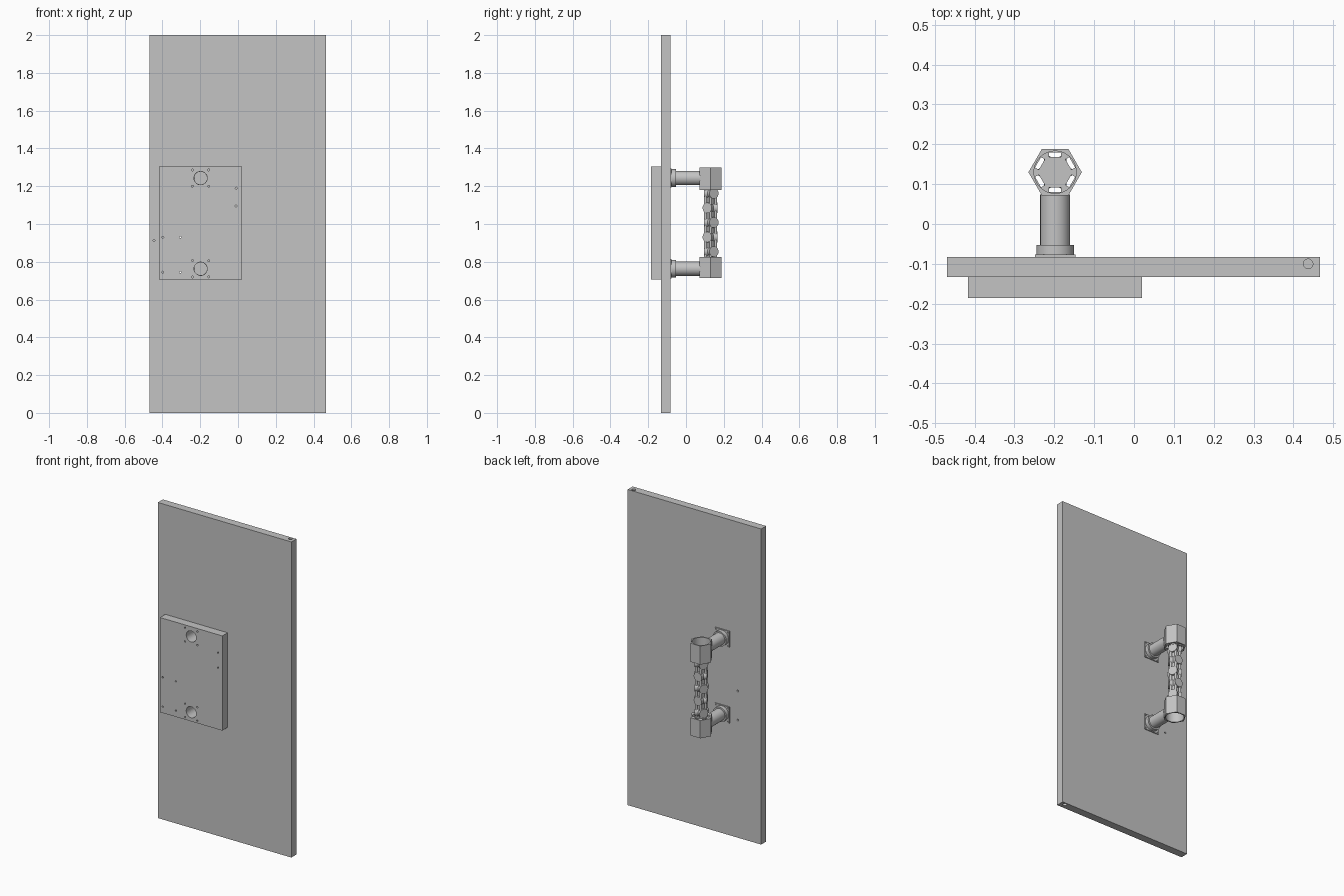
import bpy, bmesh, math
from mathutils import Matrix, Vector

if "Cube" in bpy.data.objects:
    bpy.data.objects.remove(bpy.data.objects["Cube"])

GREY = (0.55, 0.55, 0.55, 1)
mat = bpy.data.materials.new("plain grey")
mat.use_nodes = True
mat.diffuse_color = GREY
mat.node_tree.nodes["Principled BSDF"].inputs["Base Color"].default_value = GREY


def box(bm, lo, hi):
    lo, hi = Vector(lo), Vector(hi)
    m = Matrix.Translation((lo + hi) / 2) @ Matrix.Diagonal((*(hi - lo), 1))
    bmesh.ops.create_cube(bm, size=1, matrix=m)


def rod(bm, start, end, r, sides=32):
    a, b = Vector(start), Vector(end)
    turn = (b - a).to_track_quat('Z', 'Y').to_matrix().to_4x4()
    bmesh.ops.create_cone(bm, cap_ends=True, segments=sides, radius1=r, radius2=r,
                          depth=(b - a).length, matrix=Matrix.Translation((a + b) / 2) @ turn)


def make(name, bm, cutters=(), smooth=False):
    me = bpy.data.meshes.new(name)
    bm.to_mesh(me)
    bm.free()
    ob = bpy.data.objects.new(name, me)
    bpy.context.collection.objects.link(ob)
    # Cut the holes, then discard the cutters
    helpers = []
    for i, cut in enumerate(cutters):
        helper = make(f"{name}_cutter_{i}", cut)
        helper.hide_render = True
        mod = ob.modifiers.new("holes", 'BOOLEAN')
        mod.operation, mod.solver, mod.object = 'DIFFERENCE', 'EXACT', helper
        helpers.append(helper)
    if helpers:
        dg = bpy.context.evaluated_depsgraph_get()
        ob.data = bpy.data.meshes.new_from_object(ob.evaluated_get(dg))
        ob.modifiers.clear()
        for helper in helpers:
            bpy.data.objects.remove(helper)
    ob.data.materials.clear()
    ob.data.materials.append(mat)
    if smooth:
        bpy.ops.object.select_all(action='DESELECT')
        ob.select_set(True)
        bpy.context.view_layer.objects.active = ob
        bpy.ops.object.shade_smooth_by_angle(angle=math.radians(35))
    return ob


DOOR_FRONT, DOOR_BACK, PLATE_FRONT = -0.133, -0.083, -0.186
HX, HY = -0.198, 0.13
POSTS = (0.763, 1.243)
SCREWS = [(HX + sx * 0.043, z + sz * 0.043) for z in POSTS for sx in (-1, 1) for sz in (-1, 1)]
THROUGH = [(-0.305, 0.93), (-0.305, 0.745)]
BLIND = [(-0.398, 0.93), (-0.398, 0.745), (-0.01, 1.19), (-0.01, 1.095)]

# Door leaf with post holes, bolt holes and pivot holes
door, cut = bmesh.new(), bmesh.new()
box(door, (-0.469, DOOR_FRONT, 0), (0.467, DOOR_BACK, 2))
for x, z in THROUGH:
    rod(cut, (x, -0.2, z), (x, 0, z), 0.006, 12)
for z in POSTS:
    rod(cut, (HX, -0.2, z), (HX, 0, z), 0.035)
rod(cut, (-0.445, -0.2, 0.912), (-0.445, -0.11, 0.912), 0.005, 12)
for lo, hi in ((-0.1, 0.05), (1.95, 2.1)):
    rod(cut, (0.437, -0.1, lo), (0.437, -0.1, hi), 0.012, 24)
make("door_leaf", door, [cut])

# Lock housing on the front
plate, cut = bmesh.new(), bmesh.new()
box(plate, (-0.417, PLATE_FRONT, 0.705), (0.02, DOOR_FRONT, 1.305))
for x, z in SCREWS + THROUGH + BLIND:
    rod(cut, (x, -0.3, z), (x, 0, z), 0.005, 12)
for z in POSTS:
    rod(cut, (HX, -0.3, z), (HX, 0, z), 0.035)
make("lock_housing", plate, [cut])

for label, z, out in (("lower", POSTS[0], -1), ("upper", POSTS[1], 1)):
    # Square flange, round collar and hollow post
    bm, cut = bmesh.new(), bmesh.new()
    box(bm, (HX - 0.051, DOOR_BACK, z - 0.051), (HX + 0.051, -0.077, z + 0.051))
    rod(cut, (HX, -0.2, z), (HX, 0, z), 0.034)
    for x, sz in SCREWS:
        if abs(sz - z) < 0.1:
            rod(cut, (x, -0.2, sz), (x, 0, sz), 0.004, 12)
    make(label + "_flange", bm, [cut])
    for part, y0, y1, r in (("collar", -0.079, -0.053, 0.047), ("post", -0.08, 0.074, 0.0375)):
        bm, cut = bmesh.new(), bmesh.new()
        rod(bm, (HX, y0, z), (HX, y1, z), r, 48)
        rod(cut, (HX, -0.2, z), (HX, 0.2, z), 0.034 if part == "post" else 0.037, 48)
        make(f"{label}_{part}", bm, [cut], smooth=True)

    # Hexagonal cup, open at the outer end, with six slots in its floor
    inner, outer = ((0.826, 0.713) if out < 0 else (1.18, 1.298))
    bm, bore, slots = bmesh.new(), bmesh.new(), bmesh.new()
    rod(bm, (HX, HY, min(inner, outer)), (HX, HY, max(inner, outer)), 0.067, 6)
    corner = max(bm.verts, key=lambda v: v.co.x).co
    if abs(corner.y - HY) > 0.01:
        bmesh.ops.rotate(bm, verts=bm.verts, cent=(HX, HY, 0),
                         matrix=Matrix.Rotation(math.pi / 6, 3, 'Z'))
    rod(bore, (HX, HY, inner + out * 0.018), (HX, HY, outer + out * 0.05), 0.053, 48)
    for k in range(6):
        m = (Matrix.Translation((HX, HY, inner)) @ Matrix.Rotation(math.radians(60 * k + 30), 4, 'Z')
             @ Matrix.Translation((0.044, 0, 0)) @ Matrix.Diagonal((0.011, 0.03, 0.1, 1)))
        bmesh.ops.create_cube(slots, size=1, matrix=m)
    make(label + "_hex_cup", bm, [bore, slots], smooth=True)

# Grip core and the slim bars around it
bm = bmesh.new()
rod(bm, (HX, HY, 0.82), (HX, HY, 1.19), 0.024, 24)
for k in range(6):
    a = math.radians(60 * k)
    x, y = HX + 0.031 * math.cos(a), HY + 0.031 * math.sin(a)
    rod(bm, (x, y, 0.82), (x, y, 1.19), 0.0075, 12)
make("grip_bars", bm, smooth=True)

# Round studs winding up the grip
bm = bmesh.new()
for row in range(5):
    for k in range(3):
        a = math.radians(120 * k + 60 * row + 30)
        d = Vector((math.cos(a), math.sin(a), 0))
        p = Vector((HX, HY, 0.85 + 0.077 * row + 0.004)) + d * 0.01
        rod(bm, p, p + d * 0.026, 0.028, 20)
make("grip_studs", bm, smooth=True)
